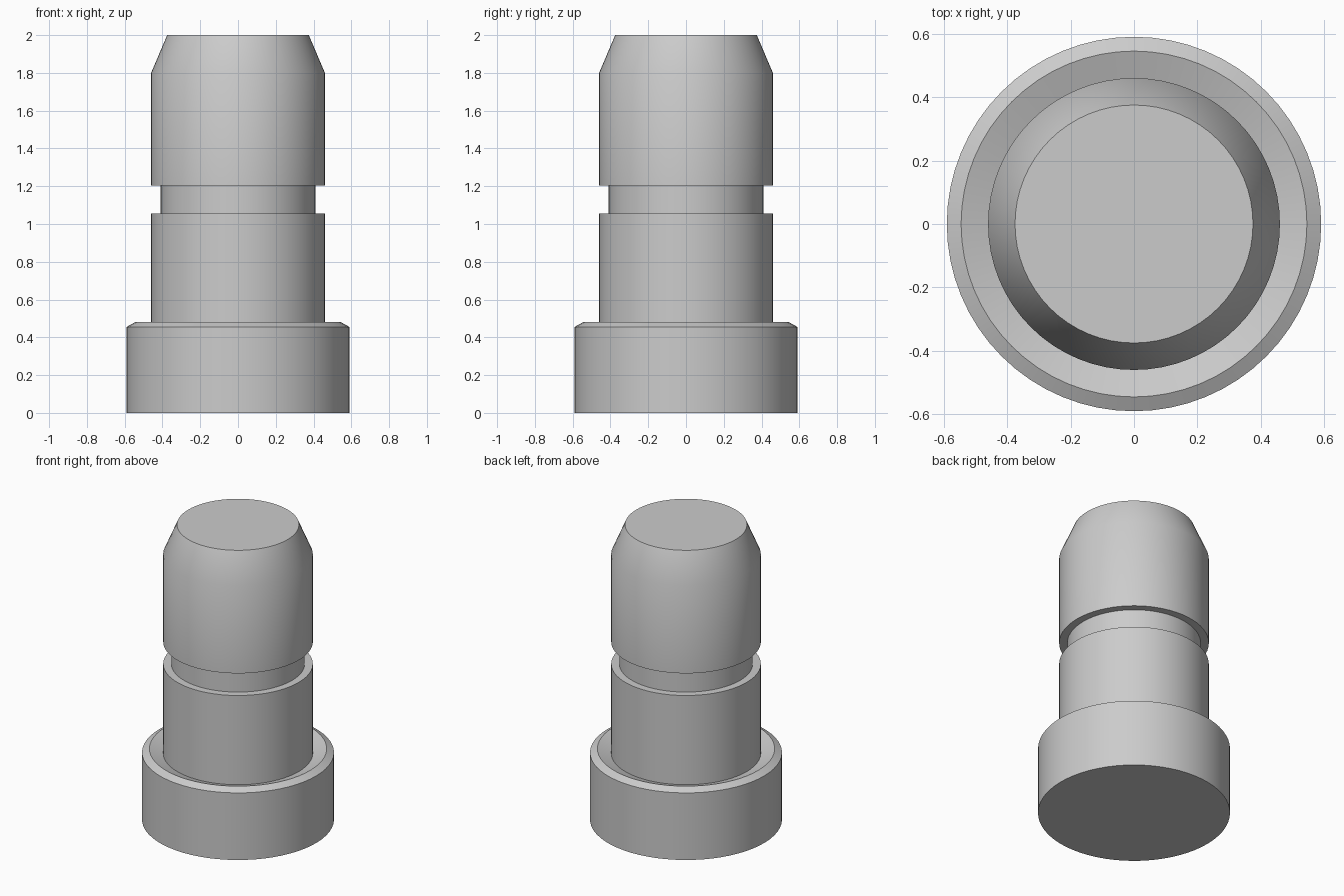
import bpy, bmesh, math

SEGMENTS = 64

cube = bpy.data.objects.get("Cube")
if cube:
    bpy.data.objects.remove(cube, do_unlink=True)

# Plain grey material
grey = bpy.data.materials.new("light_grey")
grey.use_nodes = True
colour = (0.6, 0.6, 0.6, 1)
grey.diffuse_color = colour
grey.node_tree.nodes["Principled BSDF"].inputs["Base Color"].default_value = colour


def lathe(name, profile):
    """Spin a (radius, height) profile round z and cap both ends."""
    bm = bmesh.new()
    verts = [bm.verts.new((r, 0, z)) for r, z in profile]
    edges = [bm.edges.new(pair) for pair in zip(verts, verts[1:])]
    bmesh.ops.spin(bm, geom=verts + edges, cent=(0, 0, 0), axis=(0, 0, 1),
                   angle=math.tau, steps=SEGMENTS)
    bmesh.ops.remove_doubles(bm, verts=bm.verts[:], dist=0.0001)
    rims = [e for e in bm.edges if e.is_boundary]
    bmesh.ops.holes_fill(bm, edges=rims, sides=0)
    bmesh.ops.recalc_face_normals(bm, faces=bm.faces[:])
    mesh = bpy.data.meshes.new(name)
    bm.to_mesh(mesh)
    bm.free()
    mesh.materials.append(grey)
    obj = bpy.data.objects.new(name, mesh)
    bpy.context.collection.objects.link(obj)
    bpy.ops.object.select_all(action="DESELECT")
    obj.select_set(True)
    bpy.context.view_layer.objects.active = obj
    bpy.ops.object.shade_smooth_by_angle(angle=math.radians(28))
    return obj


collar = [(0.59, 0), (0.59, 0.455), (0.545, 0.48)]        # base with chamfered rim
lower_shaft = [(0.46, 0.45), (0.46, 1.055)]               # rises from a dished ring
groove = [(0.41, 1.055), (0.41, 1.205)]
tapered_head = [(0.46, 1.205), (0.46, 1.8), (0.375, 2)]

lathe("grooved_pin", collar + lower_shaft + groove + tapered_head)
